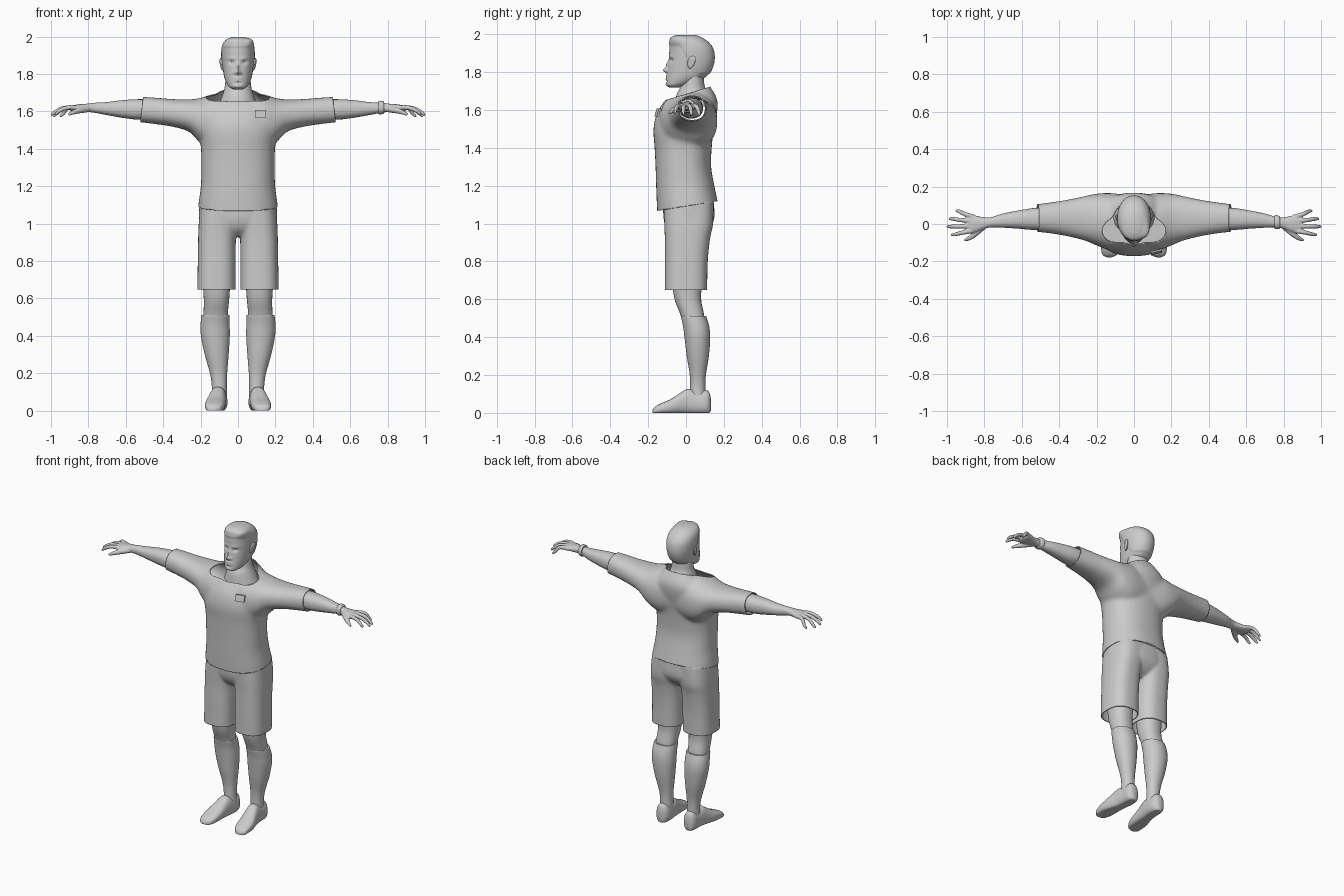
import bpy, bmesh, math
from mathutils import Vector

grey = bpy.data.materials.new("plain_grey")
grey.diffuse_color = (0.6, 0.6, 0.6, 1)


def spline(rows, n):
    """Resample rows smoothly with n steps between neighbours."""
    out = []
    for i in range(len(rows) - 1):
        p = [rows[max(0, min(len(rows) - 1, i + k))] for k in (-1, 0, 1, 2)]
        for s in range(n):
            t = s / n
            out.append([0.5 * (2 * b + (c - a) * t + (2 * a - 5 * b + 4 * c - d) * t * t
                               + (3 * b - a - 3 * c + d) * t ** 3) for a, b, c, d in zip(*p)])
    return out + [list(rows[-1])]


def skin(bm, rings, mirror=False):
    """Closed skin over rings of points, optionally also mirrored across x."""
    for sx in ((1, -1) if mirror else (1,)):
        vs = [[bm.verts.new((p[0] * sx, p[1], p[2])) for p in r] for r in rings]
        n = len(vs[0])
        fs = [bm.faces.new((a[i], a[(i + 1) % n], b[(i + 1) % n], b[i]))
              for a, b in zip(vs, vs[1:]) for i in range(n)]
        fs += [bm.faces.new(vs[0]), bm.faces.new(vs[-1])]
        bmesh.ops.recalc_face_normals(bm, faces=fs)


def loft(bm, axis, rows, mirror=False, segs=40, power=2.3, n=4):
    """Rows: position on axis, then low/high limits on the two other axes."""
    rings = []
    for t, a0, a1, b0, b1 in spline(rows, n):
        ring = []
        for k in range(segs):
            w = 2 * math.pi * k / segs
            c, s = math.cos(w), math.sin(w)
            a = (a0 + a1) / 2 + (a1 - a0) / 2 * math.copysign(abs(c) ** (2 / power), c)
            b = (b0 + b1) / 2 + (b1 - b0) / 2 * math.copysign(abs(s) ** (2 / power), s)
            ring.append({"x": (t, a, b), "y": (a, t, b), "z": (a, b, t)}[axis])
        rings.append(ring)
    skin(bm, rings, mirror)


def tube(bm, pts, mirror=True, segs=12):
    """Round tube; points are x, y, z, radius."""
    pts = spline(pts, 4)
    rings = []
    for i, p in enumerate(pts):
        d = (Vector(pts[min(i + 1, len(pts) - 1)][:3]) - Vector(pts[max(i - 1, 0)][:3])).normalized()
        u = d.cross(Vector((0, 0, 1))).normalized()
        v = u.cross(d)
        rings.append([Vector(p[:3]) + p[3] * (u * math.cos(2 * math.pi * k / segs)
                      + v * math.sin(2 * math.pi * k / segs)) for k in range(segs)])
    skin(bm, rings, mirror)


def finish(name, bm, voxel=0, smooth=0, cuts=(), thick=0, angle=50):
    """Make the object: fuse, soften, trim by planes, give cloth thickness."""
    me = bpy.data.meshes.new(name)
    bm.to_mesh(me)
    bm.free()
    ob = bpy.data.objects.new(name, me)
    bpy.context.collection.objects.link(ob)
    if voxel:
        m = ob.modifiers.new("fuse", "REMESH")
        m.mode, m.voxel_size = "VOXEL", voxel
        m = ob.modifiers.new("soften", "SMOOTH")
        m.factor, m.iterations = 0.5, smooth
        dg = bpy.context.evaluated_depsgraph_get()
        ob.data = bpy.data.meshes.new_from_object(ob.evaluated_get(dg))
        ob.modifiers.clear()
    if cuts:
        b = bmesh.new()
        b.from_mesh(ob.data)
        for co, no in cuts:
            bmesh.ops.bisect_plane(b, geom=b.verts[:] + b.edges[:] + b.faces[:],
                                   plane_co=co, plane_no=no, clear_outer=True)
        b.to_mesh(ob.data)
        b.free()
    if thick:
        m = ob.modifiers.new("cloth", "SOLIDIFY")
        m.thickness, m.offset = thick, -1
    ob.data.materials.clear()
    ob.data.materials.append(grey)
    bpy.ops.object.select_all(action="DESELECT")
    ob.select_set(True)
    bpy.context.view_layer.objects.active = ob
    bpy.ops.object.shade_smooth_by_angle(angle=math.radians(angle))
    return ob


# shirt: torso and sleeves fused, then trimmed at hem, collar and cuffs
bm = bmesh.new()
loft(bm, "z", [(1.0, -.217, .217, -.148, .18), (1.1, -.212, .212, -.154, .170), (1.2, -.199, .199, -.158, .15),
               (1.3, -.196, .196, -.161, .133), (1.4, -.198, .198, -.166, .136), (1.5, -.21, .21, -.172, .147),
               (1.58, -.2, .2, -.155, .163), (1.64, -.17, .17, -.12, .167), (1.68, -.13, .13, -.085, .155),
               (1.72, -.09, .09, -.06, .13), (1.75, -.08, .08, -.05, .12)])
loft(bm, "x", [(0, -.12, .15, 1.40, 1.70), (.12, -.14, .165, 1.39, 1.695), (.2, -.115, .162, 1.43, 1.672),
               (.26, -.09, .15, 1.49, 1.664), (.35, -.067, .131, 1.518, 1.666), (.45, -.05, .115, 1.533, 1.674),
               (.57, -.036, .1, 1.547, 1.681)], mirror=True)
finish("shirt", bm, .011, 8, [((0, -.15, 1.068), (0, .16, -1)), ((0, -.1, 1.655), (0, -.3, 1)),
       ((.515, 0, 1.61), (1, 0, .12)), ((-.515, 0, 1.61), (-1, 0, .12))], .006)

# chest badge plate
bm = bmesh.new()
bmesh.ops.create_cube(bm, size=1)
for v in bm.verts:
    v.co = Vector((.121 + v.co.x * .058, -.150 + v.co.y * .009 + v.co.z * .012 + v.co.x * .014, 1.587 + v.co.z * .04))
finish("chest_badge", bm)

# shorts: pelvis and two wide legs
bm = bmesh.new()
loft(bm, "z", [(.59, .013, .217, -.112, .112), (.66, .013, .217, -.112, .112), (.8, .012, .215, -.112, .115),
               (.92, .011, .213, -.112, .127), (1.0, .0, .21, -.115, .143), (1.12, -.04, .2, -.12, .145)],
     mirror=True, power=2.6)
loft(bm, "z", [(.93, -.12, .12, -.06, .07), (.97, -.19, .19, -.1, .12), (1.03, -.208, .208, -.119, .15),
               (1.13, -.205, .205, -.12, .145)])
finish("shorts", bm, .008, 5, [((0, 0, .648), (0, 0, -1))], .005)

# bare knees
bm = bmesh.new()
loft(bm, "z", [(.45, .052, .185, -.01, .1), (.52, .054, .184, -.03, .095), (.6, .047, .183, -.06, .08),
               (.7, .04, .19, -.075, .085), (.8, .035, .195, -.08, .09)], mirror=True)
finish("knees", bm)

# long socks
bm = bmesh.new()
loft(bm, "z", [(.06, .058, .142, .02, .105), (.13, .06, .14, .022, .102), (.2, .058, .15, .02, .105),
               (.3, .05, .178, .004, .121), (.4, .044, .198, -.008, .128), (.46, .045, .2, -.016, .122),
               (.505, .045, .196, -.026, .108), (.512, .047, .194, -.025, .106)], mirror=True, power=2.1)
finish("socks", bm)

# shoes, toes turned slightly outward
bm = bmesh.new()
loft(bm, "y", [(-.178, .12, .145, 0, .018), (-.165, .092, .168, 0, .036), (-.13, .075, .176, 0, .054),
               (-.08, .068, .175, 0, .075), (-.03, .064, .163, 0, .105), (.01, .06, .154, 0, .125),
               (.06, .056, .148, 0, .113), (.1, .058, .146, 0, .12), (.122, .07, .136, .004, .11),
               (.131, .088, .118, .015, .08)], mirror=True, power=2.6)
for v in bm.verts:
    # flat sole, narrower upper
    c = math.copysign(.108, v.co.x)
    if v.co.z > .05:
        v.co.x = c + (v.co.x - c) * (1 - 2.0 * (v.co.z - .05))
    v.co.z = max(0, v.co.z * 1.06 - .006)
finish("shoes", bm)

# arms and hands with curved fingers, fused
bm = bmesh.new()
loft(bm, "x", [(.44, -.035, .09, 1.555, 1.665), (.54, -.032, .085, 1.556, 1.665), (.62, -.025, .072, 1.566, 1.66),
               (.7, -.02, .056, 1.58, 1.65), (.77, -.019, .035, 1.593, 1.646), (.81, -.03, .037, 1.597, 1.641),
               (.85, -.045, .046, 1.598, 1.638), (.885, -.046, .05, 1.6, 1.632), (.9, -.035, .04, 1.606, 1.626)],
     mirror=True, segs=28)
for y0, y1, x1, z1 in ((.039, .07, .952, 1.572), (.014, .028, .988, 1.572), (-.011, -.014, 1.0, 1.577),
                       (-.035, -.058, .977, 1.583)):
    xm, ym = .87 + (x1 - .87) * .55, y0 + (y1 - y0) * .6
    tube(bm, [(.855, y0, 1.617, .012), (.888, y0 + (y1 - y0) * .25, 1.622, .0125), (xm, ym, 1.615, .0115),
              (x1 - .018, y1 * .97, z1 + .017, .010), (x1, y1, z1, .0065)])
tube(bm, [(.80, -.01, 1.612, .016), (.84, -.045, 1.606, .016), (.875, -.072, 1.597, .013), (.907, -.088, 1.583, .007)])
finish("arms", bm, .0045, 3)

# wristband on one arm only
bm = bmesh.new()
loft(bm, "x", [(.752, -.024, .046, 1.586, 1.654), (.758, -.027, .048, 1.584, 1.657), (.774, -.027, .044, 1.586, 1.656),
               (.78, -.024, .04, 1.589, 1.652)], segs=28, n=2)
finish("wristband", bm)

# neck
bm = bmesh.new()
loft(bm, "z", [(1.62, -.11, .11, -.06, .135), (1.68, -.086, .086, -.05, .12), (1.72, -.073, .073, -.03, .1),
               (1.76, -.068, .068, -.02, .095), (1.81, -.065, .065, -.01, .09)], power=2)
finish("neck", bm)

# head: lofted skull, face pushed in and out, hair raised above the hairline
bm = bmesh.new()
loft(bm, "z", [(1.718, -.025, .025, -.085, -.04), (1.73, -.046, .046, -.103, .0), (1.75, -.061, .061, -.105, .06),
               (1.78, -.073, .073, -.101, .11), (1.82, -.08, .08, -.096, .136), (1.87, -.085, .085, -.09, .148),
               (1.92, -.086, .086, -.088, .142), (1.955, -.08, .08, -.085, .118), (1.98, -.063, .063, -.078, .083),
               (1.993, -.035, .035, -.05, .05)], segs=96, power=2.15, n=8)
face = [(0, 1.81, .011, .012, -.024), (0, 1.838, .009, .02, -.012), (.015, 1.806, .008, .007, -.007),
        (.034, 1.862, .015, .010, .012), (.036, 1.884, .025, .008, -.004), (0, 1.778, .022, .006, -.006),
        (0, 1.765, .018, .005, -.005), (0, 1.752, .022, .006, .004), (0, 1.732, .02, .008, -.003)]
for v in bm.verts:
    x, y, z = v.co
    if y < -.01:
        for fx, fz, sx, sz, dy in face:
            v.co.y += dy * math.exp(-((abs(x) - fx) / sx) ** 2 - ((z - fz) / sz) ** 2)
    out = (Vector((x, y, z)) - Vector((0, .03, 1.87))).normalized()
    hairline = 1.94 if y < -.03 else 1.94 - min(.15, (y + .03) * 1.5)
    lift = .004 * max(0, min(1, (z - hairline) / .006))
    lift += .017 * math.exp(-((x - .068) / .028) ** 2 - ((y + .05) / .05) ** 2 - ((z - 1.965) / .022) ** 2)
    v.co += out * lift
finish("head", bm)

# ears
bm = bmesh.new()
for s in (1, -1):
    r = bmesh.ops.create_uvsphere(bm, u_segments=20, v_segments=12, radius=1)["verts"]
    for v in r:
        p = v.co.copy()
        dish = .005 * math.exp(-(p.y ** 2 + p.z ** 2) * 4) if p.x * s > 0 else 0
        w = 1 + .25 * p.z
        v.co = Vector((s * (.087 + .006 * p.z - dish) + p.x * .01 + s * p.y * .005,
                       .028 + p.y * .02 * w + p.z * .008, 1.852 + p.z * .034))
finish("ears", bm)
